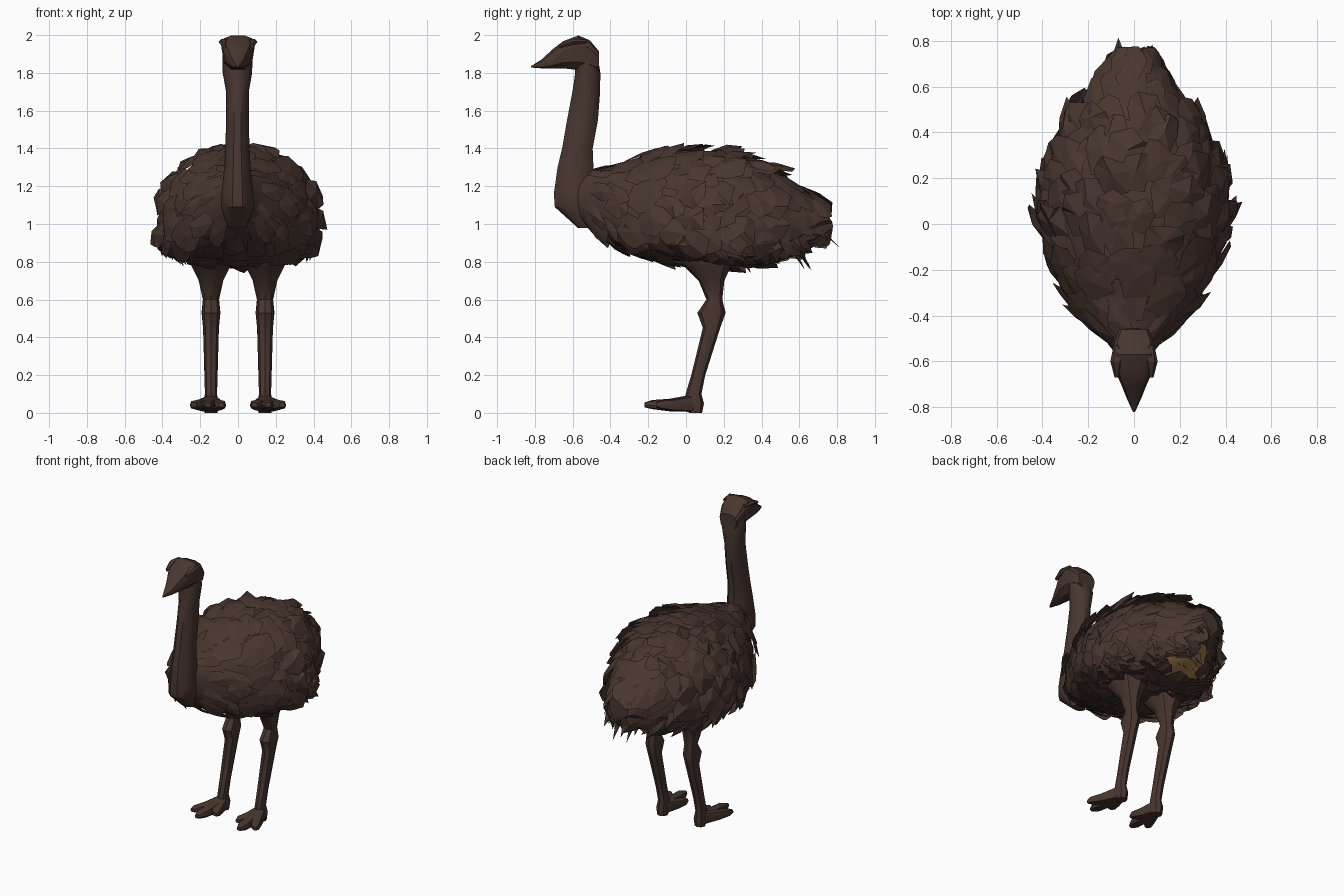
import bpy, bmesh, math, random
from mathutils import Vector

random.seed(7)
old = bpy.data.objects.get("Cube")
if old:
    bpy.data.objects.remove(old)


def material(name, rgb):
    m = bpy.data.materials.new(name)
    m.use_nodes = True
    m.diffuse_color = (*rgb, 1)
    bsdf = m.node_tree.nodes["Principled BSDF"]
    bsdf.inputs["Base Color"].default_value = (*rgb, 1)
    bsdf.inputs["Roughness"].default_value = 0.8
    return m


BROWN = material("dark brown", (0.066, 0.037, 0.029))
TAN = material("tan", (0.38, 0.2, 0.075))


def finish(bm, name, smooth=None, mirror=False, mats=(BROWN,)):
    me = bpy.data.meshes.new(name)
    bm.to_mesh(me)
    bm.free()
    for m in mats:
        me.materials.append(m)
    ob = bpy.data.objects.new(name, me)
    bpy.context.collection.objects.link(ob)
    if smooth:
        bpy.ops.object.select_all(action='DESELECT')
        ob.select_set(True)
        bpy.context.view_layer.objects.active = ob
        bpy.ops.object.shade_smooth_by_angle(angle=math.radians(smooth))
    if mirror:
        ob.modifiers.new("Mirror", 'MIRROR')
    return ob


def loft(rings):
    """Skin a list of point rings and close both ends."""
    bm = bmesh.new()
    rows = [[bm.verts.new(p) for p in r] for r in rings]
    n = len(rows[0])
    for a, b in zip(rows, rows[1:]):
        for i in range(n):
            j = (i + 1) % n
            bm.faces.new((a[i], a[j], b[j], b[i]))
    bm.faces.new(rows[0])
    bm.faces.new(rows[-1])
    bmesh.ops.recalc_face_normals(bm, faces=bm.faces)
    return bm


def point_y(s, a, e=0.8, x=0.0):
    """Point of an upright section s = (y, mid z, half width, up, down)."""
    y, z, w, up, down = s
    c, sn = math.cos(a), math.sin(a)
    px = math.copysign(abs(c) ** e, c) * w
    pz = math.copysign(abs(sn) ** e, sn) * (up if sn > 0 else down)
    return Vector((x + px, y, z + pz))


def angles(n):
    return [2 * math.pi * i / n for i in range(n)]


def ring_z(s, n, x=0.0):
    """Level section s = (z, y, half width, half depth)."""
    z, y, rx, ry = s
    return [Vector((x + rx * math.cos(a), y + ry * math.sin(a), z)) for a in angles(n)]


# Body core
BODY = [(-0.62, 1.15, 0.05, 0.08, 0.09), (-0.52, 1.11, 0.11, 0.17, 0.13),
        (-0.4, 1.05, 0.235, 0.25, 0.15), (-0.2, 1.0, 0.345, 0.37, 0.18),
        (0, 0.98, 0.395, 0.41, 0.17), (0.2, 0.97, 0.385, 0.41, 0.17),
        (0.4, 0.97, 0.3, 0.34, 0.165), (0.58, 0.99, 0.175, 0.215, 0.125),
        (0.72, 1.02, 0.085, 0.1, 0.08)]
BACK = BODY[-1][0]


def section(y):
    for s, t in zip(BODY, BODY[1:]):
        if y <= t[0] or t is BODY[-1]:
            f = (y - s[0]) / (t[0] - s[0])
            return [p + (q - p) * f for p, q in zip(s, t)]


def skin(y, a):
    return point_y(section(y), a, 0.93 if math.sin(a) > 0 else 0.87)


bm = loft([[skin(-0.62 + (BACK + 0.62) * k / 22, a) for a in angles(20)] for k in range(23)])
for f in bm.faces:
    c = f.calc_center_median()
    f.material_index = int(0.37 < c.y < 0.67 and f.normal.z < -0.35 and abs(c.x) < 0.2)
finish(bm, "body", 40, mats=(BROWN, TAN))


# Feathers: bent, jagged cards laid over the core
def feather(bm, y, a, length, width, lift, droop, pointed=False):
    p = skin(y, a)
    along = (skin(y + 0.02, a) - p).normalized()
    around = (skin(y, a + 0.03) - skin(y, a - 0.03)).normalized()
    n = along.cross(around).normalized()
    down = Vector((0, 0, -1))
    down -= n * down.dot(n)
    d = (along + down * droop + around * random.uniform(-0.25, 0.25)).normalized()
    length = min(length, (0.77 - p.y) / max(d.y, 0.3))
    s = d.cross(n)

    def at(u, v, h):
        return bm.verts.new(p + d * (u * length) + s * (v * width) + n * h)

    r = random.uniform
    left, right = at(0, -0.35, 0.004), at(0, 0.35, 0.004)
    ml, mr = at(r(0.5, 0.7), -0.5, lift * r(0.1, 0.6)), at(r(0.5, 0.7), 0.5, lift * r(0.1, 0.6))
    mid = at(0.5, 0, lift * 0.8 + 0.008)
    tip = at(1, r(-0.25, 0.25), lift)
    faces = [(left, right, mid), (right, mr, mid), (left, mid, ml)]
    if pointed:
        faces += [(mid, mr, tip), (mid, tip, ml)]
    else:
        tl, tr = at(r(0.65, 1), -0.4, lift * r(0.2, 1)), at(r(0.65, 1), 0.4, lift * r(0.2, 1))
        faces += [(mid, mr, tr), (mid, tr, tip), (mid, tip, tl), (mid, tl, ml)]
    for f in faces:
        bm.faces.new(f)


def in_rump(y, a):
    return 0.31 < y < 0.62 and abs(math.cos(a)) < 0.55 and math.sin(a) < 0


bm = bmesh.new()
for k in range(14):
    y0 = -0.5 + 1.14 * k / 13
    count = int(8 + 30 * section(y0)[2])
    for i in range(count):
        a = 2 * math.pi * (i + 0.5 * (k % 2) + random.uniform(-0.25, 0.25)) / count
        y = y0 + random.uniform(-0.03, 0.03)
        if in_rump(y, a):
            continue
        under = math.sin(a) < -0.5
        if y < -0.15 or y > 0.4:
            lift = random.uniform(0.005, 0.02)
        else:
            lift = random.uniform(0.015, 0.055)
        width = random.uniform(0.12, 0.19) * (0.6 if y < -0.42 else 1)
        feather(bm, y, a, random.uniform(0.15, 0.22), width, lift, 0.1 if under else 0.4)
finish(bm, "feathers")

# Loose pointed plumes along the lower flank and tail
bm = bmesh.new()
for i in range(44):
    side = math.pi * (i % 2)
    a = random.uniform(-0.6, 0.0)
    feather(bm, random.uniform(-0.05, 0.56), side - a if side else a,
            random.uniform(0.13, 0.2), random.uniform(0.06, 0.1), 0.03, 0.9, True)
finish(bm, "flank_plumes")


# Plumes hanging free below the belly and tail
def hanging_plumes(name, count, xs, ys, z, drop, sweep, mat):
    bm = bmesh.new()
    for i in range(count):
        x, y = random.uniform(-xs, xs), random.uniform(*ys)
        turn = random.uniform(-0.9, 0.9)
        side = Vector((math.cos(turn), math.sin(turn), 0)) * random.uniform(0.03, 0.05)
        root = Vector((x, y, z))
        tip = root + Vector((x * 0.1, sweep, -drop)) * random.uniform(0.6, 1)
        mid = (root + tip) / 2 + Vector((0, -0.015, 0))
        l, r, t, m = (bm.verts.new(v) for v in (root - side, root + side, tip, mid))
        bm.faces.new((l, m, t))
        bm.faces.new((m, r, t))
        bm.faces.new((l, r, m))
    finish(bm, name, mats=(mat,))


hanging_plumes("belly_plumes", 10, 0.15, (0.1, 0.3), 0.83, 0.1, 0.06, BROWN)
hanging_plumes("tail_plumes", 8, 0.09, (0.64, 0.69), 1.01, 0.14, 0.14, BROWN)
hanging_plumes("under_tail_plumes", 5, 0.13, (0.55, 0.6), 0.9, 0.15, 0.08, BROWN)
hanging_plumes("rump_down", 4, 0.1, (0.42, 0.5), 0.86, 0.06, 0.04, TAN)

# Neck
NECK = [(0.98, -0.54, 0.045, 0.035), (1.09, -0.59, 0.088, 0.11), (1.16, -0.59, 0.085, 0.115),
        (1.3, -0.585, 0.07, 0.1), (1.4, -0.575, 0.064, 0.085),
        (1.55, -0.548, 0.06, 0.086), (1.7, -0.528, 0.06, 0.077),
        (1.8, -0.52, 0.078, 0.07), (1.92, -0.53, 0.08, 0.06)]
finish(loft([ring_z(s, 10, -0.003) for s in NECK]), "neck", 40)

# Head with brow and beak
HEAD = [(-0.82, 1.832, 0.005, 0.004, 0.004), (-0.76, 1.845, 0.032, 0.03, 0.022),
        (-0.71, 1.87, 0.052, 0.055, 0.048), (-0.65, 1.92, 0.078, 0.05, 0.1),
        (-0.57, 1.95, 0.09, 0.05, 0.14), (-0.51, 1.93, 0.085, 0.045, 0.13),
        (-0.46, 1.88, 0.065, 0.035, 0.08)]
finish(loft([[point_y(s, a) for a in angles(10)] for s in HEAD]), "head", 30)

# Brow ridges
bm = loft([[point_y(s, a, 1, 0.075) for a in angles(6)] for s in
           [(-0.67, 1.94, 0.01, 0.01, 0.01), (-0.6, 1.965, 0.028, 0.018, 0.02),
            (-0.53, 1.965, 0.014, 0.012, 0.01)]])
finish(bm, "brow", mirror=True)

# Legs
LEG = [(0.9, 0.09, 0.13, 0.16), (0.82, 0.1, 0.12, 0.15), (0.77, 0.115, 0.1, 0.12),
       (0.7, 0.135, 0.065, 0.068), (0.6, 0.15, 0.043, 0.042), (0.53, 0.135, 0.05, 0.075),
       (0.45, 0.135, 0.042, 0.046), (0.2, 0.065, 0.035, 0.037), (0.1, 0.04, 0.032, 0.042),
       (0.05, 0.045, 0.04, 0.05), (0, 0.05, 0.035, 0.035)]
finish(loft([ring_z(s, 8, 0.143) for s in LEG]), "leg", 40, True)

# Toes fan forward from the ankle
for name, x, y in (("middle_toe", 0.16, -0.22), ("inner_toe", 0.088, -0.13),
                   ("outer_toe", 0.235, -0.16)):
    rings = []
    for t, w, up, down in ((0, 0.035, 0.06, 0.035), (0.5, 0.034, 0.035, 0.032),
                           (0.85, 0.034, 0.028, 0.02), (1, 0.016, 0.015, 0.01)):
        s = (0.05 + (y - 0.05) * t, 0.04, w, up, down)
        rings.append([point_y(s, a, 0.7, 0.143 + (x - 0.143) * t) for a in angles(8)])
    finish(loft(rings), name, 35, True)
